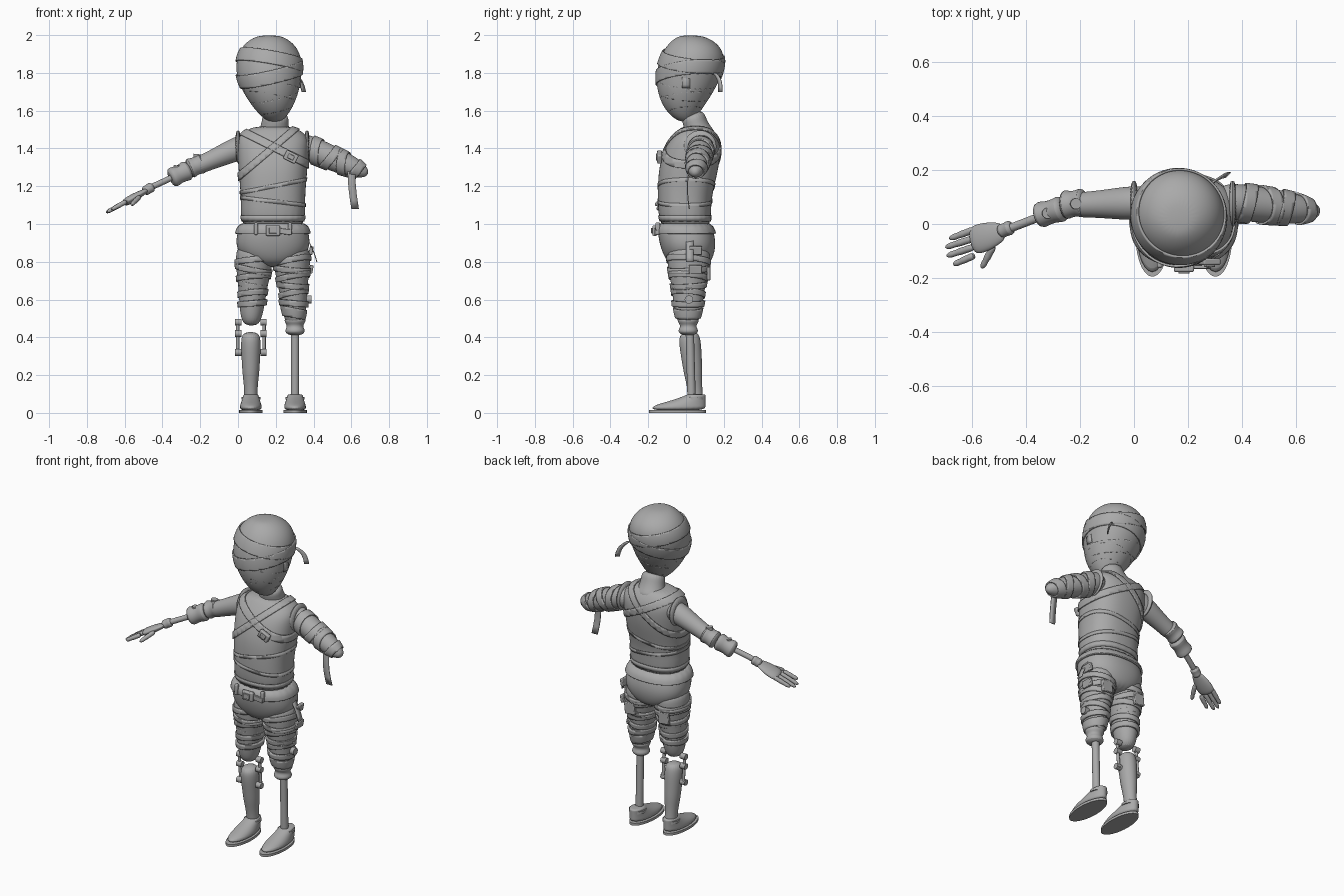
import bpy, bmesh, math
from mathutils import Vector

cube = bpy.data.objects.get("Cube")
if cube:
    bpy.data.objects.remove(cube, do_unlink=True)

grey = bpy.data.materials.new("plain grey")
grey.use_nodes = True
grey.diffuse_color = (.4, .4, .4, 1)
grey.node_tree.nodes["Principled BSDF"].inputs["Base Color"].default_value = grey.diffuse_color
made = []
UP = Vector((0, 0, 1))
MIDDLE = .185
BOTH_SIDES = {"right": -1, "left": 1}


def finish(name, bm):
    bmesh.ops.recalc_face_normals(bm, faces=bm.faces)
    mesh = bpy.data.meshes.new(name)
    bm.to_mesh(mesh)
    bm.free()
    mesh.materials.append(grey)
    obj = bpy.data.objects.new(name, mesh)
    bpy.context.collection.objects.link(obj)
    made.append(obj)
    return obj


def frame(axis):
    """Two directions across an axis: sideways and front to back."""
    axis = axis.normalized()
    across = Vector((0, 1, 0)).cross(axis).normalized()
    return across, axis.cross(across)


def loft(name, rings, axis=UP, sides=24, power=2, smooth=2):
    """Skin rings given as (centre, width, depth) along an axis."""
    across, along = frame(axis)
    bm = bmesh.new()
    loops = []
    for centre, width, depth in rings:
        loop = []
        for step in range(sides):
            angle = math.tau * step / sides
            c, s = (math.copysign(abs(f) ** (2 / power), f) for f in (math.cos(angle), math.sin(angle)))
            loop.append(bm.verts.new(centre + across * width * c + along * depth * s))
        loops.append(loop)
    for low, high in zip(loops, loops[1:]):
        for step in range(sides):
            after = (step + 1) % sides
            bm.faces.new((low[step], low[after], high[after], high[step]))
    bm.faces.new(loops[0])
    bm.faces.new(loops[-1])
    obj = finish(name, bm)
    if smooth:
        subsurf = obj.modifiers.new("Smooth", "SUBSURF")
        subsurf.levels = subsurf.render_levels = smooth
    return obj


def column(name, profile, power):
    """Upright body part from (height, front-back shift, half width, half depth)."""
    return loft(name, [(Vector((MIDDLE, y, z)), w, d) for z, y, w, d in profile], power=power)


def limb(name, start, end, radii, depth=1, smooth=2):
    """Straight part with evenly spaced radii from start to end."""
    start, end = Vector(start), Vector(end)
    last = len(radii) - 1
    rings = [(start.lerp(end, i / last), r, r * depth) for i, r in enumerate(radii)]
    return loft(name, rings, end - start, smooth=smooth)


def rod(name, start, end, radius):
    return limb(name, start, end, (radius, radius), smooth=0)


def band(name, source, point, normal, width, thick=.008):
    """Cut a slice out of a part's surface and thicken it into a wrap."""
    bpy.context.view_layer.update()
    bm = bmesh.new()
    bm.from_object(source, bpy.context.evaluated_depsgraph_get())
    normal = Vector(normal).normalized()
    for side in BOTH_SIDES.values():
        bmesh.ops.bisect_plane(bm, geom=bm.verts[:] + bm.edges[:] + bm.faces[:],
                               plane_co=Vector(point) + normal * width / 2 * side,
                               plane_no=normal * side, clear_outer=True)
    solid = finish(name, bm).modifiers.new("Thickness", "SOLIDIFY")
    solid.thickness, solid.offset = thick, 1


def wind(name, source, start, end, count, lean, width):
    """Spread wraps along a part, leaning one way and then the other."""
    start, end = Vector(start), Vector(end)
    axis = (end - start).normalized()
    across, along = frame(axis)
    for turn in range(count):
        lean = -lean
        band(name, source, start.lerp(end, turn / (count - 1)),
             axis + across * lean + along * lean / 2, width)


def block(name, centre, size, tilt=0, bevel=.006):
    bm = bmesh.new()
    bmesh.ops.create_cube(bm, size=1)
    for vert in bm.verts:
        vert.co *= Vector(size)
    obj = finish(name, bm)
    obj.location, obj.rotation_euler.y = centre, tilt
    mod = obj.modifiers.new("Soft edges", "BEVEL")
    mod.width, mod.segments = bevel, 2


def ribbon(name, start, end, across, bend):
    """Loose cloth end that hangs from start to end with a slight bow."""
    start, end, across, bend = map(Vector, (start, end, across, bend))
    bm = bmesh.new()
    pairs = []
    for step in range(6):
        t = step / 5
        point = start.lerp(end, t) + bend * math.sin(math.pi * t)
        pairs.append((bm.verts.new(point - across), bm.verts.new(point + across)))
    for (a, b), (c, d) in zip(pairs, pairs[1:]):
        bm.faces.new((a, b, d, c))
    finish(name, bm).modifiers.new("Thickness", "SOLIDIFY").thickness = .005


# Head: an egg that narrows and leans forward toward the chin
egg = []
for step in range(1, 14):
    angle = math.pi * step / 14
    low = math.cos(angle)
    radius = (.17 - .05 * low) * math.sin(angle)
    centre = Vector((.165 + .03 * max(low, 0), .012 - .025 * math.sin(2 * angle), 1.77 - .235 * low))
    egg.append((centre, radius, radius))
head = loft("head", egg)
wind("head_wrap", head, (.17, 0, 1.63), (.165, 0, 1.87), 4, .2, .07)
limb("neck", (.19, .08, 1.44), (.2, .03, 1.59), (.11, .08, .07, .07), .9)
ribbon("back_wrap_end", (.29, .15, 1.8), (.35, .18, 1.7), (.01, .01, 0), (.01, .01, .01))
ribbon("side_wrap_end", (.32, 0, 1.8), (.33, 0, 1.72), (0, .02, 0), (.01, 0, 0))

# Torso in a close vest with crossing straps
torso = column("torso", [
    (.95, 0, .175, .14), (1.1, -.01, .17, .14), (1.2, 0, .175, .15), (1.3, .015, .185, .16),
    (1.4, .035, .19, .15), (1.45, .045, .19, .13), (1.49, .05, .16, .1), (1.52, .05, .09, .07)], 2.4)
band("chest_strap", torso, (.27, 0, 1.365), (.5, 0, 1), .04)
band("shoulder_strap", torso, (.2, 0, 1.415), (-.85, 0, 1), .035)
band("vest_hem", torso, (MIDDLE, 0, 1.03), UP, .03, .005)
for height, tilt in ((1.12, .12), (1.2, -.2)):
    band("vest_fold", torso, (MIDDLE, 0, height), (tilt, 0, 1), .02, .004)
block("strap_buckle", (.28, -.14, 1.355), (.07, .025, .05), .45)
block("strap_clip", (.28, -.155, 1.355), (.035, .01, .025), .45, .003)
for x in (0, .365):
    limb("armhole_rim", (x - .015, .075, 1.41), (x + .015, .075, 1.41), (.08, .09, .08), smooth=1)

# Hips and belt
hips = column("hips", [
    (.77, .02, .06, .09), (.82, .015, .17, .13), (.89, .01, .2, .15),
    (.95, 0, .19, .15), (1.01, -.01, .18, .14)], 2.3)
band("belt", hips, (MIDDLE, 0, .97), UP, .045, .012)
block("belt_buckle", (MIDDLE, -.165, .965), (.075, .025, .055))
block("buckle_plate", (MIDDLE, -.18, .965), (.04, .008, .03), bevel=.002)
block("belt_end", (.25, -.16, .96), (.07, .012, .03), .12, .003)
for side in BOTH_SIDES.values():
    block("belt_loop", (MIDDLE + side * .09, -.15, .975), (.02, .025, .065))
ribbon("hip_tab", (.37, .02, .92), (.42, .02, .8), (0, .02, 0), (.005, 0, 0))

# Legs in baggy shorts, with shoes
for name, side in BOTH_SIDES.items():
    hip, knee = (MIDDLE + side * .095, .015, .89), (MIDDLE + side * .117, .01, .46)
    thigh = limb(name + "_thigh", hip, knee, (.09, .1, .095, .084, .075, .068, .06, .04), 1.15)
    wind("shorts_fold", thigh, Vector(hip).lerp(Vector(knee), .2), Vector(hip).lerp(Vector(knee), .6),
         5, .15, .03)
    band("shorts_cuff", thigh, (knee[0], 0, .58), (side * .1, 0, 1), .03, .012)
    block("shorts_patch", (knee[0], .12, .74), (.07, .02, .07), .1, .004)

    x = knee[0]
    shoe = [(Vector((x, .105 - length, z)), .03 + length / 5, length)
            for z, length in ((.01, .15), (.04, .14), (.06, .1), (.09, .055), (.1, .05))]
    loft(name + "_shoe", shoe)
    rod(name + "_shoe_collar", (x, .047, .07), (x, .047, .085), .05)
    sole = [(Vector((x, -.045, z)), .062, .15) for z in (0, .015)]
    loft(name + "_sole", sole, sides=40, smooth=0)

# Left leg: knee bolt, socket and peg
x = MIDDLE + .117
band("knee_wrap", thigh, (x, 0, .53), (.2, 0, 1), .05)
for height in (.76, .86):
    block("side_patch", (.387, .05, height), (.02, .07, .045), .2, .004)
rod("knee_bolt", (.36, .015, .6), (.388, .015, .6), .022)
limb("peg_socket", (x, .012, .51), (x, .012, .41), (.045, .056, .056, .044, .044, .053, .051, .03), smooth=1)
rod("peg_post", (x, .03, .06), (x, .02, .43), .022)

# Right leg: shin with a hinged brace
x = MIDDLE - .117
limb("right_shin", (x, .015, .43), (x, .055, .05), (.045, .053, .051, .048, .045, .038, .035, .036), 1.1)
for side in BOTH_SIDES.values():
    edge = x + side * .07
    rod("brace_bar", (edge, .015, .49), (edge, .03, .31), .009)
    for height in (.32, .42, .48):
        rod("brace_bolt", (edge - side * .02, .02, height), (edge + side * .014, .02, height), .018)

# Right arm with elbow cuffs and a thin forearm rod
limb("right_arm", (.07, .08, 1.43), (-.23, .07, 1.3), (.055, .064, .06, .053, .048, .046))
cuff = (.045, .056, .05, .048, .05, .056, .045)
limb("upper_cuff", (-.18, .08, 1.325), (-.265, .07, 1.29), cuff, smooth=1)
limb("lower_cuff", (-.255, .06, 1.29), (-.36, .03, 1.24), cuff, .9, 1)
rod("upper_bolt", (-.22, .075, 1.32), (-.215, .075, 1.37), .02)
rod("lower_bolt", (-.325, .04, 1.27), (-.32, .04, 1.31), .02)
rod("forearm_rod", (-.34, .03, 1.25), (-.47, -.02, 1.19), .016)

# Right hand with jointed fingers
limb("wrist", (-.45, -.01, 1.2), (-.5, -.03, 1.17), (.022, .029, .024, .028, .02), smooth=1)
limb("palm", (-.48, -.025, 1.18), (-.605, -.065, 1.11), (.012, .017, .021, .022, .02), 2.5)
joints = (.01, .014, .012, .014, .01, .013, .005)
for place, reach in enumerate((.095, .11, .105, .08)):
    base = Vector((-.59, -.02 - place * .032, 1.12))
    limb("finger", base, base + Vector((-reach, -.035, -reach * .55)), joints, smooth=1)
limb("thumb", (-.52, -.08, 1.145), (-.565, -.165, 1.1), joints, smooth=1)

# Left arm, wrapped and ending in a stump
left_arm = limb("left_arm", (.31, .09, 1.43), (.69, .045, 1.265),
                (.055, .067, .068, .066, .064, .058, .048, .02))
wind("arm_wrap", left_arm, (.42, .08, 1.38), (.63, .055, 1.29), 4, .3, .045)
ribbon("arm_wrap_end", (.6, .015, 1.3), (.62, .015, 1.08), (.02, 0, 0), (-.005, -.01, 0))

# Smooth shading with kept creases
bpy.ops.object.select_all(action="DESELECT")
for obj in made:
    obj.select_set(True)
bpy.context.view_layer.objects.active = made[0]
bpy.ops.object.shade_smooth_by_angle(angle=math.radians(40))
